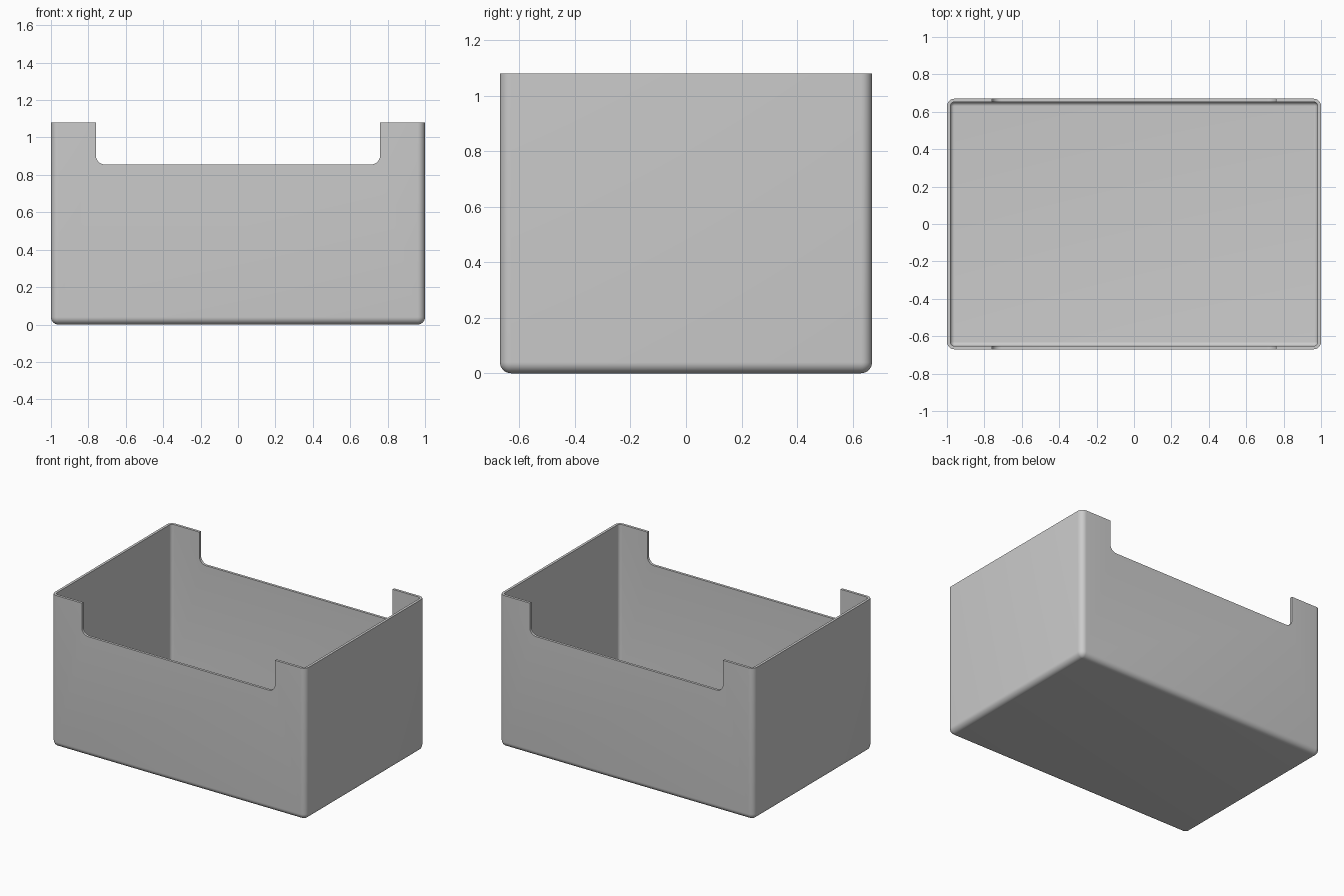
import bpy, bmesh
from math import sin, cos, pi

if "Cube" in bpy.data.objects:
    bpy.data.objects.remove(bpy.data.objects["Cube"])

HX, HY, H = 1.0, 0.67, 1.08      # half width, half depth, height
R, WALL, SEG = 0.04, 0.018, 8    # outer corner radius, wall thickness, arc steps
NX, NZ, NR = 0.76, 0.855, 0.05   # notch half width, floor height, corner radius


def arc(cx, cy, r, start):
    return [(cx + r * cos(start + pi / 2 * i / SEG),
             cy + r * sin(start + pi / 2 * i / SEG)) for i in range(SEG + 1)]


def rounded_ring(bm, inset, z):
    x, y, r = HX - R, HY - R, R - inset
    pts = arc(x, y, r, 0) + arc(-x, y, r, pi / 2) + arc(-x, -y, r, pi) + arc(x, -y, r, 1.5 * pi)
    return [bm.verts.new((px, py, z)) for px, py in pts]


def finish(bm, name):
    bmesh.ops.remove_doubles(bm, verts=bm.verts, dist=1e-5)
    bmesh.ops.recalc_face_normals(bm, faces=bm.faces)
    me = bpy.data.meshes.new(name)
    bm.to_mesh(me)
    bm.free()
    ob = bpy.data.objects.new(name, me)
    bpy.context.collection.objects.link(ob)
    return ob


# Bin shell: outer fillet, outer wall, rim, inner wall, inner fillet
steps = [pi / 2 * i / SEG for i in range(SEG + 1)]
ri = R - WALL
profile = [(R - R * sin(a), R - R * cos(a)) for a in steps]
profile += [(0, H), (WALL, H)]
profile += [(R - ri * cos(a), R - ri * sin(a)) for a in steps]
bm = bmesh.new()
rings = [rounded_ring(bm, d, z) for d, z in profile]
n = len(rings[0])
for a, b in zip(rings, rings[1:]):
    for i in range(n):
        j = (i + 1) % n
        bm.faces.new((a[i], a[j], b[j], b[i]))
bm.faces.new(rings[0])
bm.faces.new(rings[-1])
storage_bin = finish(bm, "storage_bin")

# Notch cutter: rounded lower corners, runs through front and back walls
outline = [(NX, H + 0.2), (-NX, H + 0.2)]
outline += arc(-NX + NR, NZ + NR, NR, pi) + arc(NX - NR, NZ + NR, NR, 1.5 * pi)
bm = bmesh.new()
face = bm.faces.new([bm.verts.new((x, -1, z)) for x, z in outline])
ext = bmesh.ops.extrude_face_region(bm, geom=[face], use_keep_orig=True)
bmesh.ops.translate(bm, vec=(0, 2, 0),
                    verts=[g for g in ext["geom"] if isinstance(g, bmesh.types.BMVert)])
cutter = finish(bm, "notch_cutter")
cutter.hide_render = True

# Cut the notches, then shade
mod = storage_bin.modifiers.new("notches", 'BOOLEAN')
mod.operation = 'DIFFERENCE'
mod.solver = 'EXACT'
mod.object = cutter
bpy.context.view_layer.objects.active = storage_bin
storage_bin.select_set(True)
bpy.ops.object.modifier_apply(modifier=mod.name)
bpy.data.objects.remove(cutter)
bpy.ops.object.shade_smooth_by_angle(angle=pi / 6)
